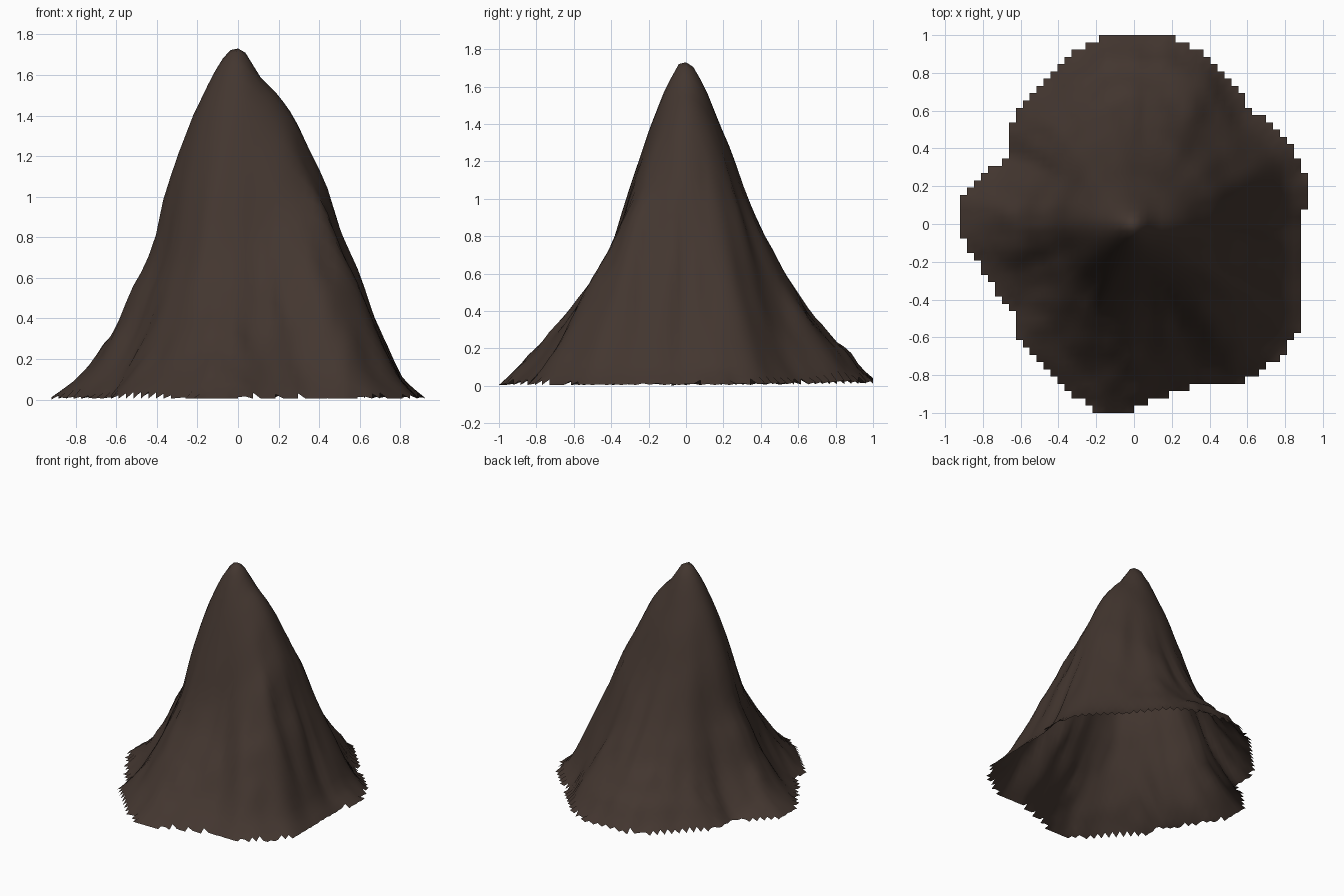
import bpy, bmesh, math
from mathutils import Vector, noise

if "Cube" in bpy.data.objects:
    bpy.data.objects.remove(bpy.data.objects["Cube"])

# Slope profiles (radius, height) for right, back, left and front
RIGHT = [(0, 1.73), (.03, 1.72), (.11, 1.59), (.2, 1.5), (.28, 1.39), (.38, 1.19), (.45, 1.06),
         (.54, .79), (.61, .63), (.7, .39), (.78, .2), (.83, .1), (.92, .01)]
BACK = [(0, 1.73), (.03, 1.72), (.1, 1.6), (.18, 1.4), (.25, 1.24), (.33, 1.0), (.42, .8),
        (.53, .59), (.67, .38), (.8, .24), (.88, .18), (.94, .09), (1.01, .03)]
LEFT = [(0, 1.73), (.05, 1.72), (.125, 1.6), (.22, 1.4), (.295, 1.2), (.36, 1.0), (.4, .8),
        (.45, .65), (.52, .52), (.6, .34), (.7, .2), (.8, .09), (.92, .01)]
FRONT = [(0, 1.73), (.04, 1.72), (.11, 1.59), (.19, 1.39), (.26, 1.19), (.33, .99), (.4, .77),
         (.5, .59), (.59, .48), (.66, .39), (.75, .28), (.82, .19), (1.01, .005)]
SIDES = [RIGHT, BACK, LEFT, FRONT]

# Foot outline (angle in degrees, radius)
FOOT = [(0, .88), (12, .94), (25, .93), (35, .90), (45, .87), (55, .90), (65, .97), (75, 1.0),
        (82, 1.01), (100, 1.01), (110, .955), (120, .89), (135, .86), (142, .83), (152, .73),
        (162, .84), (172, .93), (180, .92), (188, .89), (200, .82), (215, .79), (225, .86),
        (240, .91), (250, .96), (260, 1.01), (270, .98), (280, .92), (293, .92), (305, 1.02),
        (315, 1.04), (326, 1.04), (340, .935), (357, .88), (360, .88)]


def interp(table, v):
    for (a, fa), (b, fb) in zip(table, table[1:]):
        if v <= b:
            return fa + (fb - fa) * (v - a) / (b - a)
    return table[-1][1]


def smooth(a, b, v):
    t = min(max((v - a) / (b - a), 0), 1)
    return t * t * (3 - 2 * t)


def polar(x, y):
    return math.hypot(x, y), math.degrees(math.atan2(y, x)) % 360


def height(x, y):
    r, ang = polar(x, y)
    q = ang / 90
    i = int(q) % 4
    w = smooth(0, 1, q - int(q))
    a, b = SIDES[i], SIDES[(i + 1) % 4]
    base = a[-1][0] * (1 - w) + b[-1][0] * w
    # the irregular foot outline fades in down the slope
    stretch = 1 + (interp(FOOT, ang) / base - 1) * smooth(.1, .75, r)
    u = r / (base * stretch)
    # radial gullies, strongest on the lower half
    c, s = math.cos(math.radians(ang)), math.sin(math.radians(ang))
    g = noise.noise(Vector((c * 3.2, s * 3.2, r * 1.2 + 4)))
    g += .7 * noise.noise(Vector((c * 7, s * 7, r * 2.5)))
    u += .028 * g * smooth(.15, .55, u) * (1 - .6 * smooth(.8, 1, u))
    h = interp(a, u * a[-1][0]) * (1 - w) + interp(b, u * b[-1][0]) * w
    h += .025 * noise.noise(Vector((x * 9, y * 9, 2))) * smooth(.3, .6, u) * (1 - smooth(.8, 1, u))
    return max(h, 0)


# Mountain shell: a terrain grid trimmed in steps along the foot, open below
NX, NY, HX, HY = 50, 52, .92, 1.0
bm = bmesh.new()
grid = {}


def vert(i, j):
    if (i, j) not in grid:
        x, y = -HX + 2 * HX * i / NX, -HY + 2 * HY * j / NY
        grid[i, j] = bm.verts.new((x, y, height(x, y)))
    return grid[i, j]


for i in range(NX):
    for j in range(NY):
        r, ang = polar(-HX + 2 * HX * (i + .5) / NX, -HY + 2 * HY * (j + .5) / NY)
        if r < interp(FOOT, ang):
            bm.faces.new([vert(i, j), vert(i + 1, j), vert(i + 1, j + 1), vert(i, j + 1)])

# Ragged hem: rim points step up and down slightly
for (i, j), v in grid.items():
    if v.is_boundary:
        v.co.z = min(v.co.z, .05) if (i + j) % 2 else max(v.co.z * .4, .005)
for f in bm.faces:
    f.smooth = True
min(bm.verts, key=lambda v: v.co.z).co.z = 0

mesh = bpy.data.meshes.new("mountain")
bm.to_mesh(mesh)
bm.free()
rock = bpy.data.materials.new("dark brown rock")
rock.diffuse_color = (.056, .037, .029, 1)
rock.use_nodes = True
rock.node_tree.nodes["Principled BSDF"].inputs["Base Color"].default_value = rock.diffuse_color
mesh.materials.append(rock)
mountain = bpy.data.objects.new("mountain", mesh)
bpy.context.collection.objects.link(mountain)
